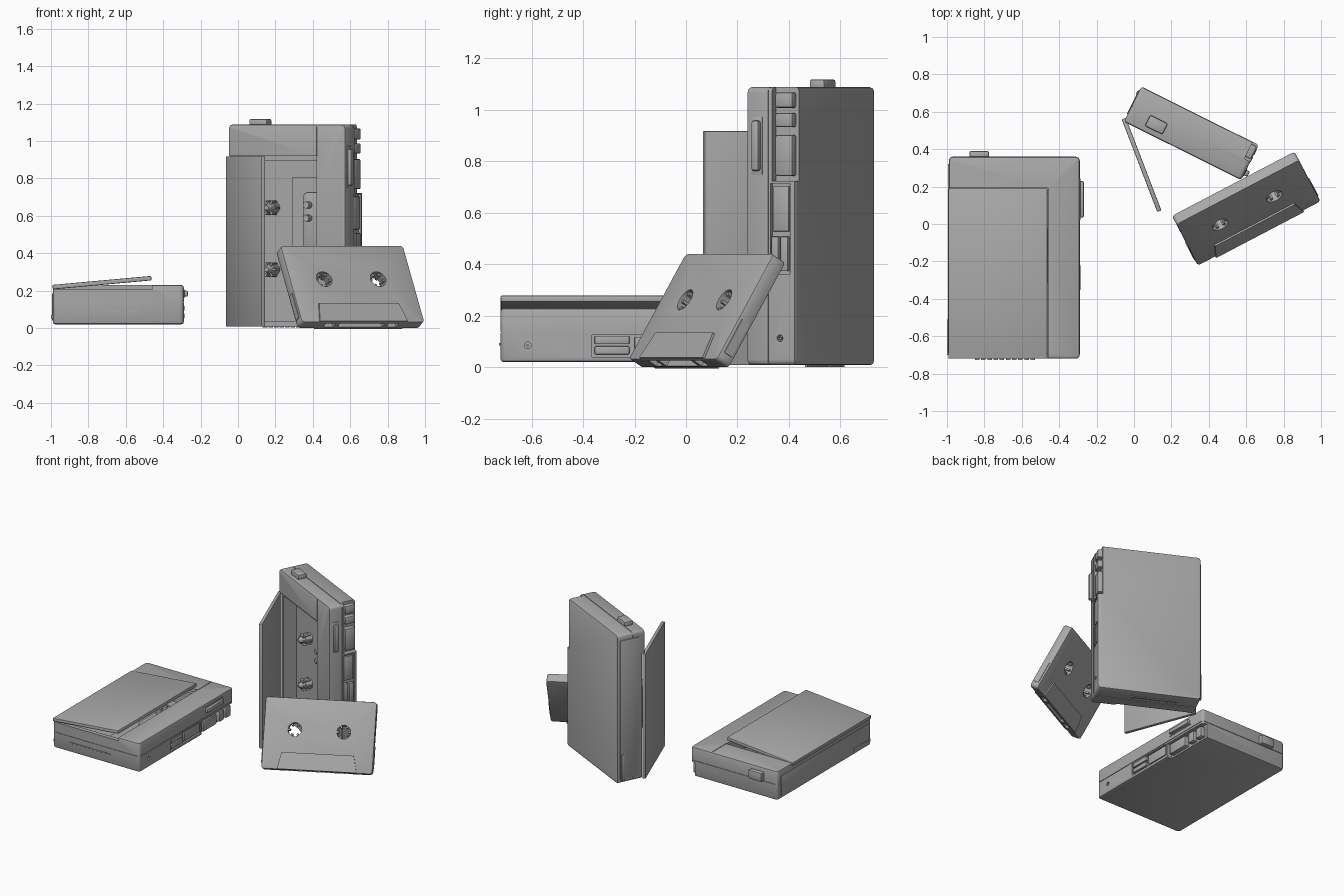
import bpy, bmesh, math
from mathutils import Matrix, Vector

if "Cube" in bpy.data.objects:
    bpy.data.objects.remove(bpy.data.objects["Cube"])

grey = bpy.data.materials.new("plastic_grey")
grey.diffuse_color = (0.4, 0.4, 0.4, 1)
grey.use_nodes = True
grey.node_tree.nodes["Principled BSDF"].inputs["Base Color"].default_value = grey.diffuse_color


def finish(name, bm, M):
    bm.transform(M)
    bmesh.ops.recalc_face_normals(bm, faces=bm.faces)
    me = bpy.data.meshes.new(name)
    bm.to_mesh(me)
    bm.free()
    ob = bpy.data.objects.new(name, me)
    bpy.context.collection.objects.link(ob)
    me.materials.append(grey)
    return ob


def box(name, lo, hi, M, bevel=0.0, corner=0.0):
    """Box between two corners; corner rounds the z-direction edges, bevel rounds the rest."""
    bm = bmesh.new()
    lo, hi = Vector(lo), Vector(hi)
    bmesh.ops.create_cube(bm, size=1)
    for v in bm.verts:
        v.co = Vector((lo[i] + (v.co[i] + 0.5) * (hi[i] - lo[i]) for i in range(3)))
    if corner:
        ed = [e for e in bm.edges if abs(e.verts[0].co.z - e.verts[1].co.z) > 1e-5]
        bmesh.ops.bevel(bm, geom=ed, offset=corner, segments=4, profile=0.5, affect='EDGES')
    if bevel:
        ed = [e for e in bm.edges if e.calc_face_angle(0) > 0.8]
        bmesh.ops.bevel(bm, geom=ed, offset=bevel, segments=2, profile=0.5, affect='EDGES')
    return finish(name, bm, M)


def cyl(name, c, r1, r2, h, M, axis='Z', n=20):
    bm = bmesh.new()
    R = Matrix.Rotation(math.pi / 2, 4, 'Y') if axis == 'X' else Matrix()
    bmesh.ops.create_cone(bm, cap_ends=True, segments=n, radius1=r1, radius2=r2, depth=h)
    return finish(name, bm, M @ Matrix.Translation(c) @ R)


def cut(ob, cutter):
    m = ob.modifiers.new("cut", 'BOOLEAN')
    m.operation, m.solver, m.object = 'DIFFERENCE', 'EXACT', cutter
    bpy.context.view_layer.objects.active = ob
    bpy.ops.object.modifier_apply(modifier=m.name)
    bpy.data.objects.remove(cutter)


def player(M, lid_angle):
    W, H, T = 0.70, 1.08, 0.21
    # case with lid rebate, tape pocket, button notch and side bays
    body = box("player_case", (0, 0, 0), (W, H, T), M, 0.012, 0.022)
    for lo, hi in [((-.1, -.1, .187), (.53, .912, .4)),
                   ((.022, .03, .09), (.53, .885, .4)),
                   ((.665, .715, -.1), (.8, 1.2, .1)),
                   ((.685, .355, .02), (.8, .705, .105)),
                   ((-.1, -.1, .113), (.004, 1.2, .117)),
                   ((.696, -.1, .113), (.8, 1.2, .117)),
                   ((-.1, -.1, .113), (.8, .004, .117)),
                   ((-.1, 1.076, .113), (.8, 1.2, .117)),
                   ((.53, .91, .207), (.534, 1.2, .3))]:
        cut(body, box("cutter", lo, hi, M))
    cut(body, cyl("cutter", (.70, .105, .065), .013, .013, .06, M, 'X'))
    # opened lid, hinged on the left edge
    L = M @ Matrix.Translation((0, 0, .187)) @ Matrix.Rotation(-lid_angle, 4, 'Y')
    box("lid", (0, 0, 0), (.53, .91, .024), L, 0.005)
    # reel drive hubs with fins
    for y in (.305, .635):
        cyl("drive_hub", (.215, y, .115), .034, .034, .05, M)
        cyl("drive_hub_tip", (.215, y, .16), .028, .012, .04, M)
        for k in range(3):
            R = M @ Matrix.Translation((.215, y, .13)) @ Matrix.Rotation(k * math.pi / 3, 4, 'Z')
            box("hub_fin", (-.042, -.005, -.03), (.042, .005, .025), R)
    # tape head block and rollers
    box("pocket_step", (.33, .1, .085), (.53, .8, .098), M)
    box("head_block", (.41, .38, .09), (.53, .72, .14), M, 0.01, 0.03)
    for y in (.58, .65):
        cyl("pinch_roller", (.45, y, .155), .018, .018, .05, M)
    # slider knob on the top edge
    box("top_knob", (.11, H - .01, .115), (.215, H + .03, .18), M, 0.008)
    # push buttons in the notch
    for a, b in ((1.0, 1.06), (.925, .98), (.735, .895)):
        box("push_button", (.65, a, .012), (.697, b, .088), M, 0.008)
    # volume slider rail on the right side
    box("side_rail", (.69, .74, .14), (.703, .965, .188), M, 0.003)
    box("side_slider", (.69, .755, .148), (.722, .95, .18), M, 0.008)
    # side panel, twin switches and jack ring
    box("side_panel", (.68, .52, .028), (.698, .695, .098), M, 0.004)
    for z in (.03, .07):
        box("side_switch", (.68, .365, z), (.703, .50, z + .032), M, 0.004)
    cyl("jack_core", (.685, .105, .065), .005, .005, .02, M, 'X', 8)
    # left battery cover with its catch
    box("battery_cover", (-.005, .03, .02), (.01, 1.04, .165), M, 0.002)
    box("battery_catch", (-.010, .02, .03), (.01, .21, .05), M, 0.002)
    # vent strip on the bottom edge
    for k in range(10):
        x = .14 + k * .033
        box("vent_rib", (x, -.006, .064), (x + .024, .01, .074), M)


# lying player
player(Matrix.Translation((-.99, -.72, .02)), math.radians(5.2))

# standing player
c, s = .895, .446
player(Matrix(((c, 0, -s, .04), (-s, 0, -c, .735), (0, 1, 0, .008), (0, 0, 0, 1))), math.radians(42.5))

# cassette leaning in front
u = Vector((.886, .464, 0)).normalized()
v = Vector((-.241, .461, .854)).normalized()
w = u.cross(v)
C = Matrix.Translation((.6, .0825, .22)) @ Matrix((u, v, w)).transposed().to_4x4()
t = .032
tape = box("cassette_shell", (-.37, -.24, -t), (.37, .24, t), C, 0.006, 0.02)
for x in (-.163, .163):
    cut(tape, cyl("cutter", (x, .03, 0), .046, .046, .2, C, n=24))
for x, wd in ((-.19, .03), (-.09, .045), (0, .05), (.09, .045), (.19, .03)):
    cut(tape, box("cutter", (x - wd, -.3, -.02), (x + wd, -.215, .02), C))

# toothed reels
for x in (-.163, .163):
    for k in range(6):
        R = C @ Matrix.Translation((x, .03, 0)) @ Matrix.Rotation(k * math.pi / 3, 4, 'Z')
        box("reel_tooth", (.03, -.006, -.022), (.048, .006, .022), R)

# raised trapezoid on both faces
for side in (1, -1):
    bm = bmesh.new()
    pts = [(-.265, -.238), (.265, -.238), (.24, -.125), (-.24, -.125)]
    f = bm.faces.new([bm.verts.new((x, y, side * (t - .004))) for x, y in pts])
    top = bmesh.ops.extrude_face_region(bm, geom=[f])
    for e in top["geom"]:
        if isinstance(e, bmesh.types.BMVert):
            e.co.z += side * .014
    finish("cassette_head_panel", bm, C)

# end plates on the short sides
for sx in (-1, 1):
    xs = sorted((sx * .36, sx * .374))
    box("cassette_end_plate", (xs[0], -.2, -.018), (xs[1], -.05, .018), C)

# smooth the rounded edges
for ob in bpy.context.scene.objects:
    ob.select_set(True)
bpy.context.view_layer.objects.active = tape
bpy.ops.object.shade_smooth_by_angle(angle=math.radians(35))
